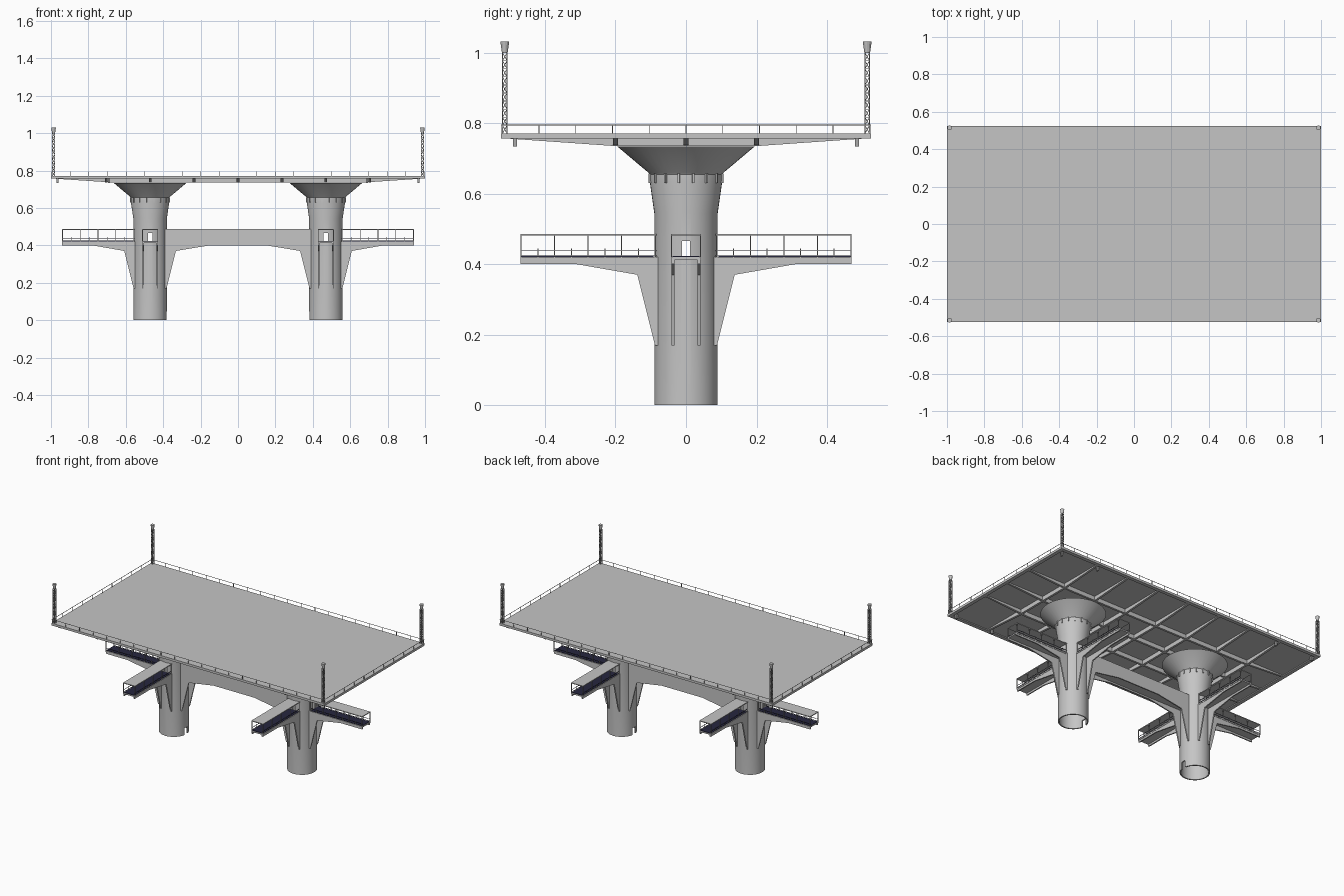
import bpy, bmesh, math
from mathutils import Matrix, Vector

if "Cube" in bpy.data.objects:
    bpy.data.objects.remove(bpy.data.objects["Cube"])


def material(name, rgb):
    m = bpy.data.materials.new(name)
    m.use_nodes = True
    m.diffuse_color = (*rgb, 1)
    m.node_tree.nodes["Principled BSDF"].inputs["Base Color"].default_value = (*rgb, 1)
    return m


CONCRETE = material("concrete grey", (0.56, 0.56, 0.56))
METAL = material("metal grey", (0.4, 0.4, 0.4))
NAVY = material("dark navy", (0.02, 0.02, 0.05))

COL_X = 0.47
DECK_X, DECK_Y = 1.0, 0.525
SLAB, TOP = 0.762, 0.771


def frame(x=0, y=0, angle=0):
    return Matrix.Translation((x, y, 0)) @ Matrix.Rotation(math.radians(angle), 4, 'Z')


def box(bm, u, v, z, m=Matrix()):
    size = Matrix.Diagonal((u[1] - u[0], v[1] - v[0], z[1] - z[0], 1))
    mid = Matrix.Translation((sum(u) / 2, sum(v) / 2, sum(z) / 2))
    bmesh.ops.create_cube(bm, size=1, matrix=m @ mid @ size)


def plate(bm, profile, v, m, thick=0.008):
    # vertical plate: profile in (along, up), centred at sideways offset v
    verts = [bm.verts.new(m @ Vector((u, v - thick / 2, z))) for u, z in profile]
    face = bm.faces.new(verts)
    new = bmesh.ops.extrude_face_region(bm, geom=[face])["geom"]
    shift = m.to_3x3() @ Vector((0, thick, 0))
    bmesh.ops.translate(bm, vec=shift, verts=[g for g in new if isinstance(g, bmesh.types.BMVert)])


def strut(bm, a, b, w):
    a, b = Vector(a), Vector(b)
    rot = (b - a).to_track_quat('Z', 'Y').to_matrix().to_4x4()
    size = Matrix.Diagonal((w, w, (b - a).length, 1))
    bmesh.ops.create_cube(bm, size=1, matrix=Matrix.Translation((a + b) / 2) @ rot @ size)


def finish(bm, name, mat):
    bmesh.ops.recalc_face_normals(bm, faces=bm.faces)
    me = bpy.data.meshes.new(name)
    bm.to_mesh(me)
    bm.free()
    me.materials.append(mat)
    ob = bpy.data.objects.new(name, me)
    bpy.context.scene.collection.objects.link(ob)
    return ob


def lathe(name, profile, mat, x, sides=40):
    bm = bmesh.new()
    rings = [[bm.verts.new((x + r * math.cos(k * math.tau / sides), r * math.sin(k * math.tau / sides), z))
              for k in range(sides)] for r, z in profile]
    for a, b in zip(rings, rings[1:] + rings[:1]):
        for k in range(sides):
            n = (k + 1) % sides
            bm.faces.new((a[k], a[n], b[n], b[k]))
    bmesh.ops.remove_doubles(bm, verts=bm.verts, dist=1e-5)
    return finish(bm, name, mat)


# Hollow columns with a flared head, through doors and a base door
COLUMN = [(0.09, 0), (0.09, 0.545), (0.103, 0.635), (0.103, 0.655), (0.107, 0.66), (0.195, 0.734),
          (0, 0.734), (0, 0.6), (0.082, 0.6), (0.082, 0)]
for side, label in ((-1, "right"), (1, "left")):
    cx = side * COL_X
    column = lathe(label + "_column", COLUMN, CONCRETE, cx)
    cuts = []
    for u, v, z in (((-0.2, 0.2), (-0.012, 0.012), (0.42, 0.466)),
                    ((-0.012, 0.012), (-0.2, 0.2), (0.42, 0.466)),
                    ((0.03, 0.2), (-0.016, 0.016), (-0.02, 0.045))):
        bm = bmesh.new()
        box(bm, u, v, z, frame(cx, 0, 180 if side > 0 else 0))
        cutter = finish(bm, label + "_door_cutter", CONCRETE)
        cutter.hide_render = True
        cuts.append(cutter)
        mod = column.modifiers.new("door", 'BOOLEAN')
        mod.object = cutter
        mod.solver = 'EXACT'
    bpy.ops.object.select_all(action='DESELECT')
    column.select_set(True)
    bpy.context.view_layer.objects.active = column
    for mod in list(column.modifiers):
        bpy.ops.object.modifier_apply(modifier=mod.name)
    for c in cuts:
        bpy.data.objects.remove(c)
    bpy.ops.object.shade_smooth_by_angle(angle=math.radians(20))

    # Small brackets under the column head
    bm = bmesh.new()
    for k in range(16):
        box(bm, (0.09, 0.108), (-0.003, 0.003), (0.63, 0.657), frame(cx, 0, k * 22.5 + 11.25))
    finish(bm, label + "_head_brackets", CONCRETE)

# Covered walkways on three sides of each column
FIN = [(0.08, 0.17), (0.088, 0.17), (0.138, 0.37), (0.31, 0.4), (0.47, 0.4), (0.47, 0.42), (0.08, 0.42)]
supports, rails, floors = bmesh.new(), bmesh.new(), bmesh.new()
for side in (-1, 1):
    for angle in (90, -90, 0 if side > 0 else 180):
        m = frame(side * COL_X, 0, angle)
        box(supports, (0.083, 0.47), (-0.043, 0.043), (0.412, 0.42), m)
        box(supports, (0.083, 0.47), (-0.043, 0.043), (0.481, 0.486), m)
        box(floors, (0.092, 0.468), (-0.038, 0.038), (0.42, 0.423), m)
        for v in (-1, 1):
            plate(supports, FIN, v * 0.037, m)
            for z in (0.424, 0.438):
                box(floors, (0.084, 0.469), (v * 0.041 - 0.001, v * 0.041 + 0.001), (z - 0.001, z + 0.001), m)
            for k in range(5):
                u = 0.468 - 0.095 * k
                box(rails, (u - 0.002, u + 0.002), (v * 0.041 - 0.002, v * 0.041 + 0.002), (0.42, 0.482), m)
            for k in range(4):
                u = 0.42 - 0.095 * k
                box(rails, (u - 0.0015, u + 0.0015), (v * 0.041 - 0.0015, v * 0.041 + 0.0015), (0.42, 0.444), m)
finish(supports, "walkway_supports", CONCRETE)
finish(rails, "walkway_posts", METAL)
finish(floors, "walkway_floors_and_rails", NAVY)

# Enclosed bridge between the columns
half = [(0.39, 0.17), (0.382, 0.17), (0.332, 0.37), (0.15, 0.4)]
profile = half + [(-u, z) for u, z in reversed(half)] + [(-0.39, 0.485), (0.39, 0.485)]
bm = bmesh.new()
for v in (-0.039, 0.039):
    plate(bm, profile, v, Matrix())
for z in (0.41, 0.478):
    box(bm, (-0.387, 0.387), (-0.04, 0.04), (z, z + 0.008))
finish(bm, "bridge_between_columns", CONCRETE)

# Deck slab with a rim below its edge
bm = bmesh.new()
box(bm, (-DECK_X, DECK_X), (-DECK_Y, DECK_Y), (SLAB, TOP))
for s in (-1, 1):
    x, y = s * (DECK_X - 0.012), s * (DECK_Y - 0.012)
    box(bm, (x - 0.012, x + 0.012), (-DECK_Y, DECK_Y), (0.756, SLAB))
    box(bm, (-DECK_X, DECK_X), (y - 0.012, y + 0.012), (0.756, SLAB))
finish(bm, "deck", CONCRETE)


# Tapered ribs under the deck
def rib(bm, reach, flat, v, m):
    pts = [(reach, SLAB), (reach, 0.757), (flat, 0.735)]
    plate(bm, pts + [(-u, z) for u, z in reversed(pts)], v, m, 0.014)


bm = bmesh.new()
for k in range(-3, 4):
    rib(bm, 0.515, 0.2, -k * 0.235, frame(angle=90))
for y in (-0.2, 0, 0.2):
    rib(bm, 0.99, 0.66, y, Matrix())
finish(bm, "deck_ribs", CONCRETE)

# Short pegs under the deck edge
bm = bmesh.new()
for x in (-0.965, -0.69, 0.69, 0.965):
    for y in (-0.485, 0.485):
        box(bm, (x - 0.006, x + 0.006), (y - 0.006, y + 0.006), (0.734, SLAB))
finish(bm, "deck_pegs", METAL)

# Deck railing
bm = bmesh.new()
W = 0.0012
for angle, along, away, count in ((0, DECK_X, DECK_Y, 21), (90, DECK_Y, DECK_X, 11),
                                  (180, DECK_X, DECK_Y, 21), (270, DECK_Y, DECK_X, 11)):
    m = frame(angle=angle)
    v = away - 0.003
    box(bm, (-along, along), (v - W, v + W), (0.794, 0.796), m)
    for k in range(count):
        u = (along - 0.004) * (2 * k / (count - 1) - 1)
        box(bm, (u - W, u + W), (v - W, v + W), (TOP, 0.795), m)
finish(bm, "deck_railing", METAL)

# Lattice masts with lamp heads at the deck corners
bm, heads = bmesh.new(), bmesh.new()
H, LEVELS, LOW, HIGH = 0.0065, 10, TOP, 1.0
ring = [(-H, -H), (H, -H), (H, H), (-H, H)]
for sx in (-1, 1):
    for sy in (-1, 1):
        x, y = sx * 0.986, sy * 0.514
        pts = [(x + a, y + b) for a, b in ring]
        for i in range(4):
            p, q = pts[i], pts[(i + 1) % 4]
            strut(bm, (*p, LOW), (*p, HIGH), 0.003)
            for k in range(LEVELS):
                z0 = LOW + (HIGH - LOW) * k / LEVELS
                z1 = LOW + (HIGH - LOW) * (k + 1) / LEVELS
                a, b = (p, q) if k % 2 else (q, p)
                strut(bm, (*a, z0), (*b, z1), 0.002)
                strut(bm, (*p, z1), (*q, z1), 0.002)
        bmesh.ops.create_cone(heads, cap_ends=True, segments=12, radius1=0.008, radius2=0.0125,
                              depth=0.032, matrix=Matrix.Translation((x, y, 1.015)))
finish(bm, "corner_masts", METAL)
finish(heads, "mast_heads", CONCRETE)
